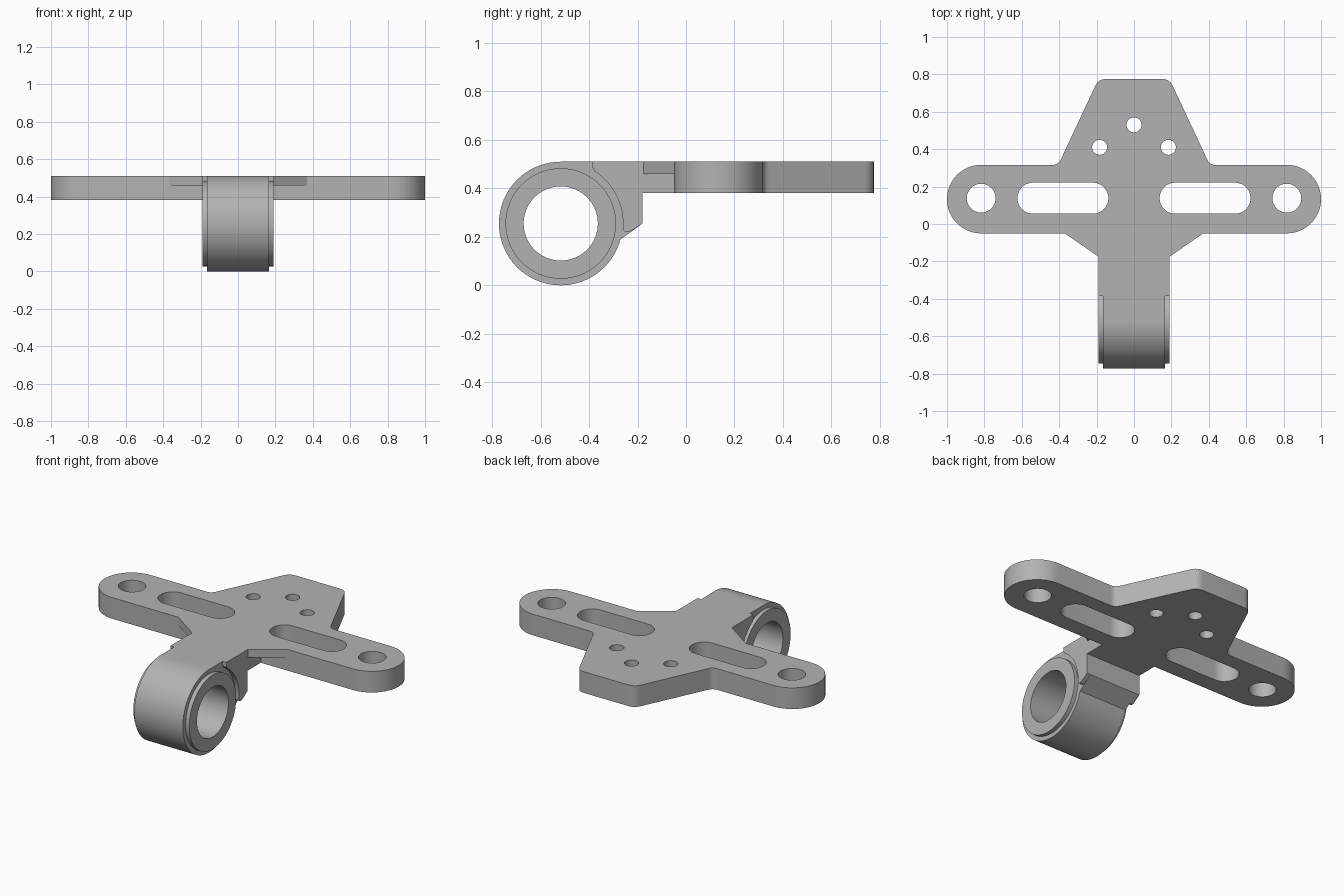
import bpy, bmesh
from math import cos, sin, radians
from mathutils import Vector

cube = bpy.data.objects.get("Cube")
if cube:
    bpy.data.objects.remove(cube, do_unlink=True)

grey = bpy.data.materials.new("plain grey")
grey.use_nodes = True
grey.diffuse_color = (0.45, 0.45, 0.45, 1)
grey.node_tree.nodes["Principled BSDF"].inputs["Base Color"].default_value = (0.45, 0.45, 0.45, 1)

BOTTOM, TOP = 0.38, 0.51
ARM_Y, ARM_R = 0.133, 0.183
RING_Y, RING_Z, RING_R = -0.517, 0.255, 0.255


def arc(cx, cy, r, start, end, steps=32):
    """Points along an arc, angles in degrees."""
    angles = [radians(start + (end - start) * i / steps) for i in range(steps + 1)]
    return [(cx + r * cos(a), cy + r * sin(a)) for a in angles]


def fillet(a, b, c, size, steps=6):
    """Rounded corner at b between a and c."""
    a, b, c = Vector(a), Vector(b), Vector(c)
    p, q = b + (a - b).normalized() * size, b + (c - b).normalized() * size
    ts = [i / steps for i in range(steps + 1)]
    return [tuple(p * (1 - t) ** 2 + b * 2 * t * (1 - t) + q * t * t) for t in ts]


def mirrored(half):
    """Close a right-hand outline with its left-hand mirror image."""
    return half + [(-x, y) for x, y in reversed(half)]


def prism(name, points, low, high, sideways=False):
    """Extrude an outline along z, or a (y, z) profile along x."""
    bm = bmesh.new()
    place = (lambda u, v: (low, u, v)) if sideways else (lambda u, v: (u, v, low))
    face = bm.faces.new([bm.verts.new(place(u, v)) for u, v in points])
    side = bmesh.ops.extrude_face_region(bm, geom=[face])["geom"]
    move = Vector((high - low, 0, 0)) if sideways else Vector((0, 0, high - low))
    bmesh.ops.translate(bm, vec=move, verts=[g for g in side if isinstance(g, bmesh.types.BMVert)])
    bmesh.ops.recalc_face_normals(bm, faces=bm.faces)
    mesh = bpy.data.meshes.new(name)
    bm.to_mesh(mesh)
    bm.free()
    mesh.materials.append(grey)
    obj = bpy.data.objects.new(name, mesh)
    bpy.context.collection.objects.link(obj)
    return obj


def disc(name, r, half_width):
    return prism(name, arc(RING_Y, RING_Z, r, 0, 360, 96)[:-1], -half_width, half_width, True)


def combine(body, tool, operation):
    """Apply a boolean and remove the tool."""
    mod = body.modifiers.new("boolean", 'BOOLEAN')
    mod.operation, mod.solver, mod.object = operation, 'EXACT', tool
    bpy.context.view_layer.objects.active = body
    bpy.ops.object.modifier_apply(modifier=mod.name)
    bpy.data.objects.remove(tool, do_unlink=True)


# Flat plate: rounded arms and a tapered rear tab
inner, waist, tip = (0.6, 0.316), (0.405, 0.316), (0.19, 0.775)
half = [(0.17, ARM_Y - ARM_R)]
half += arc(1 - ARM_R, ARM_Y, ARM_R, -90, 90)
half += fillet(inner, waist, tip, 0.03)
half += fillet(waist, tip, (0, 0.775), 0.04)
bracket = prism("mounting_bracket", mirrored(half), BOTTOM, TOP)

# Thin gussets between the arms and the neck
gussets = prism("gussets", mirrored([(0.19, -0.175), (0.37, -0.05), (0.37, 0.0)]), 0.46, TOP)
combine(bracket, gussets, 'UNION')

# Wide neck with a curved clearance around the ring
profile = [(0, TOP), (-0.385, TOP), (-0.385, 0.485)]
profile += arc(RING_Y, RING_Z, 0.257, 57, -3)
profile += fillet((-0.26, 0.24), (-0.258, 0.22), (-0.234, 0.22), 0.015)
profile += [(-0.234, 0.22), (-0.18, 0.255), (-0.18, BOTTOM), (0, BOTTOM)]
combine(bracket, prism("neck", profile, -0.19, 0.19, True), 'UNION')

# Ring and its web, with the raised end bosses
profile = arc(RING_Y, RING_Z, RING_R, 90, 345, 72)
profile += [(-0.18, 0.255), (-0.18, BOTTOM), (-0.1, BOTTOM), (-0.1, TOP)]
combine(bracket, prism("ring", profile, -0.165, 0.165, True), 'UNION')
combine(bracket, disc("boss", 0.228, 0.19), 'UNION')
combine(bracket, disc("bore", 0.153, 0.4), 'DIFFERENCE')

# Screw holes
holes = [(0, 0.53, 0.04)]
for s in (-1, 1):
    holes += [(s * 0.184, 0.41, 0.04), (s * 0.817, 0.138, 0.077)]
for x, y, r in holes:
    hole = prism("hole", arc(x, y, r, 0, 360, 48)[:-1], 0.3, 0.6)
    combine(bracket, hole, 'DIFFERENCE')

# Long adjustment slots
for s in (-1, 1):
    slot = arc(s * 0.38 + 0.16, 0.138, 0.083, -90, 90, 24)
    slot += arc(s * 0.38 - 0.16, 0.138, 0.083, 90, 270, 24)
    combine(bracket, prism("slot", slot, 0.3, 0.6), 'DIFFERENCE')

bpy.ops.object.select_all(action='DESELECT')
bracket.select_set(True)
bpy.context.view_layer.objects.active = bracket
bpy.ops.object.shade_smooth_by_angle(angle=radians(25))
